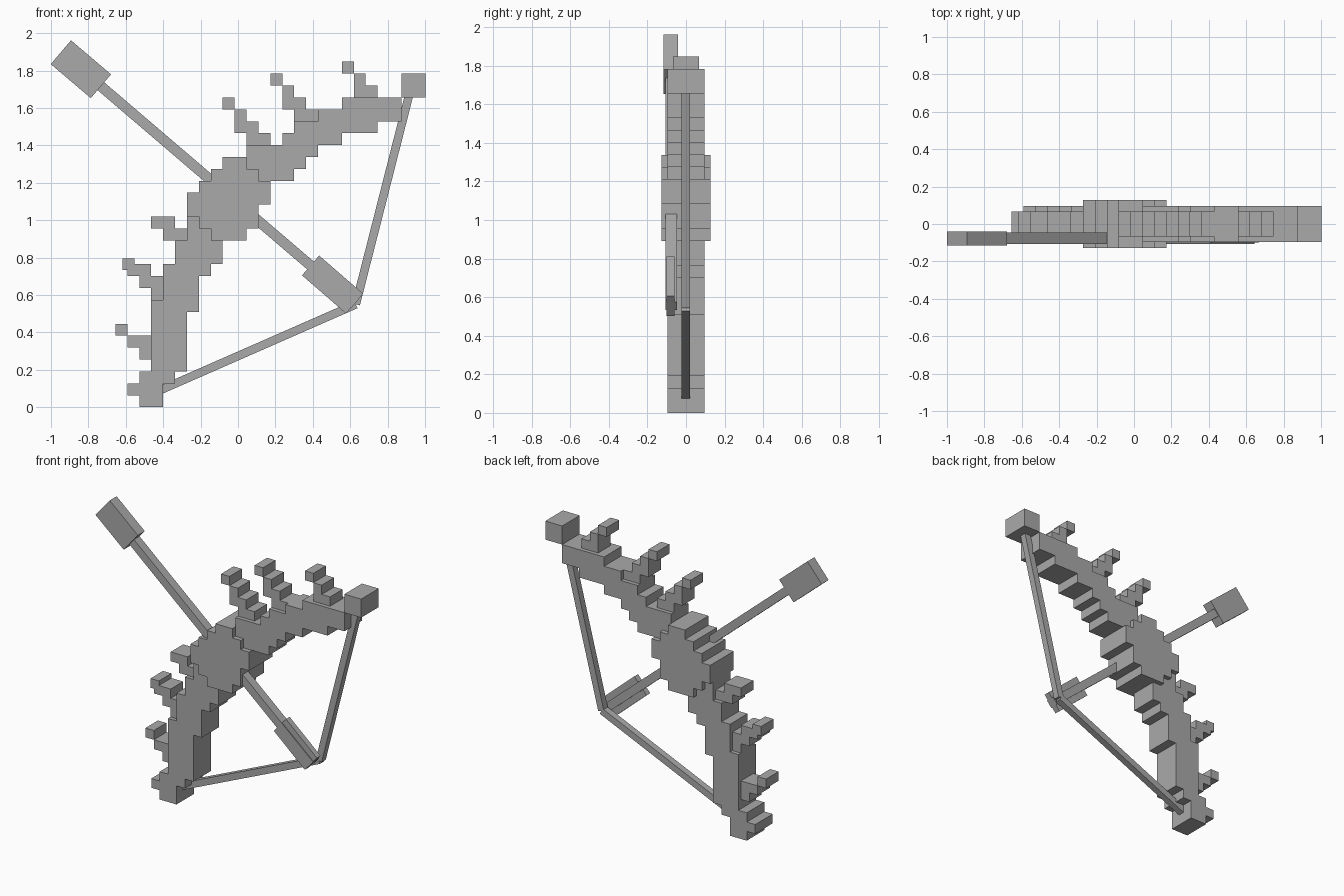
import bpy, bmesh, math
from mathutils import Matrix, Vector

cube = bpy.data.objects.get("Cube")
if cube:
    bpy.data.objects.remove(cube, do_unlink=True)

grey = bpy.data.materials.new("plain grey")
grey.use_nodes = True
COLOUR = (0.4, 0.4, 0.4, 1)
grey.diffuse_color = COLOUR
grey.node_tree.nodes["Principled BSDF"].inputs["Base Color"].default_value = COLOUR

UNIT = 0.0637      # edge length of one block
LEFT = -0.655      # x of the first block column


def finish(name, bm):
    mesh = bpy.data.meshes.new(name)
    bm.to_mesh(mesh)
    bm.free()
    mesh.materials.append(grey)
    obj = bpy.data.objects.new(name, mesh)
    bpy.context.collection.objects.link(obj)
    return obj


def add_box(bm, centre, size, angle=0):
    matrix = (Matrix.Translation(centre) @ Matrix.Rotation(angle, 4, 'Y')
              @ Matrix.Diagonal((*size, 1)))
    bmesh.ops.create_cube(bm, size=1, matrix=matrix)


def blocks(name, depth, cells):
    """Boxes given as column, row, end column, end row on the block grid."""
    bm = bmesh.new()
    for c0, r0, c1, r1 in cells:
        centre = (LEFT + UNIT * (c0 + c1) / 2, 0, UNIT * (r0 + r1) / 2)
        add_box(bm, centre, (UNIT * (c1 - c0), depth, UNIT * (r1 - r0)))
    return finish(name, bm)


def bar(name, start, end, width, depth, y):
    """Straight bar between two (x, z) points."""
    a, b = Vector((start[0], y, start[1])), Vector((end[0], y, end[1]))
    d = b - a
    bm = bmesh.new()
    add_box(bm, (a + b) / 2, (d.length, depth, width), -math.atan2(d.z, d.x))
    return finish(name, bm)


# Stepped limbs
blocks("lower_limb", 0.19, [
    (2, 0, 4, 2), (1, 1, 2, 2), (2, 2, 5, 3), (3, 3, 6, 8), (3, 8, 7, 9),
    (4, 9, 7, 11), (4, 11, 8, 12), (5, 12, 9, 14), (6, 14, 9, 16)])
blocks("upper_limb", 0.19, [
    (24, 26, 26, 28), (19, 25, 24, 26), (17, 24, 24, 25), (15, 23, 22, 24),
    (14, 22, 19, 23), (11, 21, 17, 22), (11, 20, 16, 21), (11, 19, 15, 20)])

# Round grip
blocks("grip", 0.255, [
    (9, 20, 11, 21), (8, 19, 12, 20), (7, 18, 13, 19), (6, 17, 13, 18),
    (6, 16, 12, 17), (7, 15, 12, 16), (8, 14, 11, 15)])

# Thorns along the outer edge
for i, (c, r) in enumerate([(1, 4), (1, 9.5), (3, 13)]):
    base = math.floor(r)
    steps = [(c + 1, base, c + 2, base + 1), (c, base + 1, c + 2, base + 2)]
    if i:
        steps = [(c + 2, base, c + 3, base + 1), (c + 1, base + 1, c + 3, base + 2),
                 (c, base + 2, c + 2, base + 3)]
    blocks(f"lower_thorn_{i + 1}", 0.135, steps)
blocks("lower_thorn_tips", 0.135, [(0, 6, 1, 7), (0.6, 11.5, 1.6, 12.5)])

for i, (c, r) in enumerate([(9, 25), (13, 27), (19, 28)]):
    steps = [(c, r, c + 1, r + 1), (c + 1, r - 2, c + 2, r)]
    if i < 2:
        steps += [(c + 2, r - 3, c + 3, r - 1), (c + 3, r - 3, c + 4, r - 2)]
    else:
        steps += [(c + 2, r - 2, c + 3, r - 1)]
    blocks(f"upper_thorn_{i + 1}", 0.135, steps)

# Drawn string
NOCK = (0.63, 0.55)
bar("lower_string", (-0.43, 0.085), NOCK, 0.045, 0.045, -0.002)
bar("upper_string", (0.915, 1.67), NOCK, 0.045, 0.045, -0.002)

# Arrow
bar("arrow_head", (-0.947, 1.898), (-0.733, 1.716), 0.167, 0.075, -0.078)
bar("arrow_shaft", (-0.74, 1.722), (0.626, 0.554), 0.055, 0.06, -0.076)
bar("arrow_fletching", (0.388, 0.758), (0.623, 0.554), 0.14, 0.04, -0.08)
